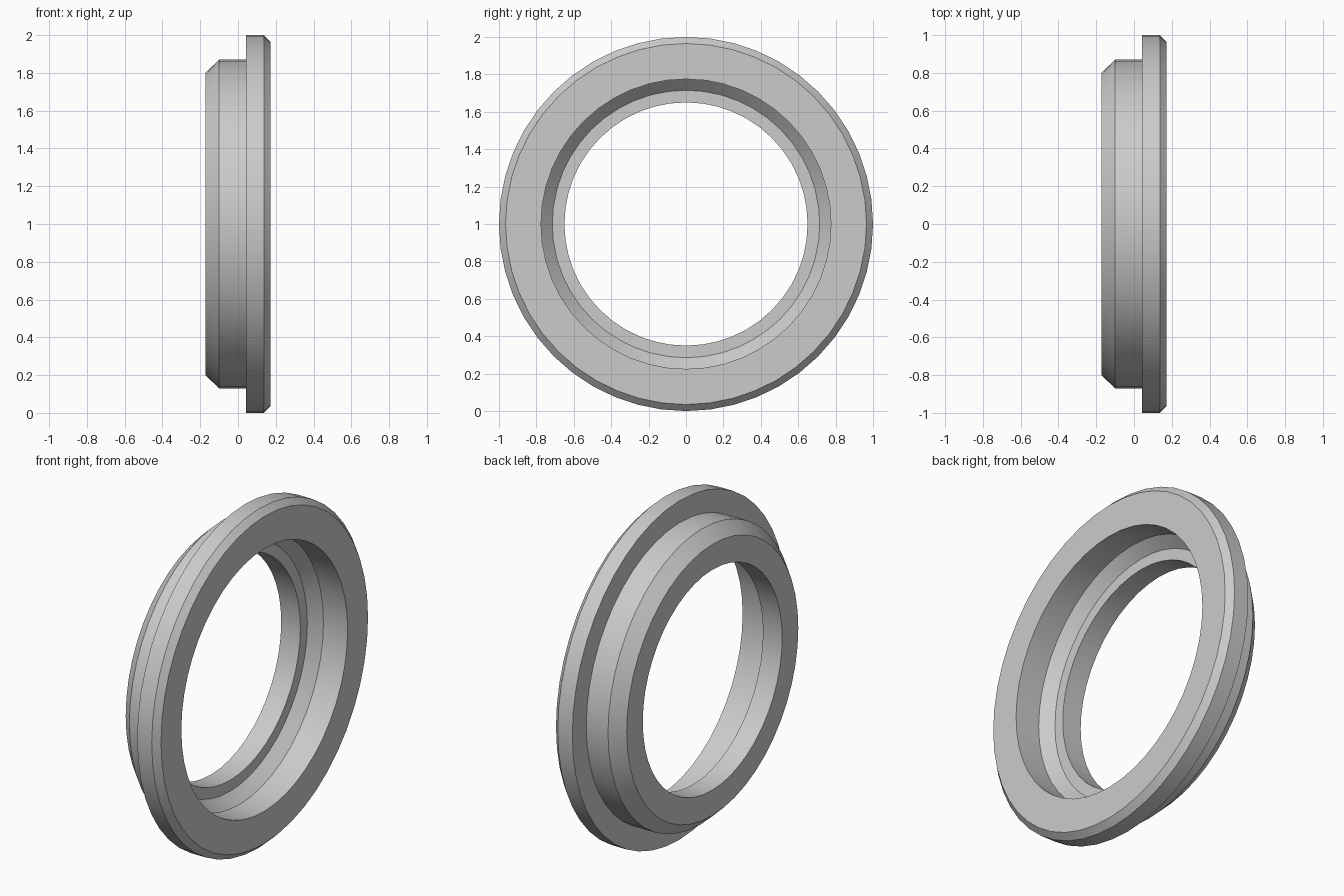
import bpy
import bmesh
import math
from mathutils import Vector

cube = bpy.data.objects.get("Cube")
if cube:
    bpy.data.objects.remove(cube, do_unlink=True)

SEGMENTS = 48

# Plain grey material
grey = bpy.data.materials.new("plain grey")
grey.use_nodes = True
colour = (0.6, 0.6, 0.6, 1)
grey.diffuse_color = colour
grey.node_tree.nodes["Principled BSDF"].inputs["Base Color"].default_value = colour

# Closed ring section as (axial x, radius)
section = [
    (-0.173, 0.80), (-0.10, 0.87), (0.042, 0.87),           # chamfered collar
    (0.042, 1.0), (0.137, 1.0), (0.173, 0.965),             # chamfered flange
    (0.173, 0.775), (0.015, 0.775), (-0.048, 0.715),        # counterbore
    (-0.048, 0.65), (-0.173, 0.65),                         # ledge and bore
]

# Spin the section around the x axis
bm = bmesh.new()
verts = [bm.verts.new((x, 0, r)) for x, r in section]
edges = [bm.edges.new((a, b)) for a, b in zip(verts, verts[1:] + verts[:1])]
bmesh.ops.spin(bm, geom=verts + edges, cent=Vector(), axis=Vector((1, 0, 0)),
               angle=math.tau, steps=SEGMENTS, use_duplicate=False)
bmesh.ops.remove_doubles(bm, verts=bm.verts, dist=0.0001)
bmesh.ops.recalc_face_normals(bm, faces=bm.faces)

mesh = bpy.data.meshes.new("flanged_ring")
bm.to_mesh(mesh)
bm.free()
mesh.materials.append(grey)
ring = bpy.data.objects.new("flanged_ring", mesh)
ring.location.z = 1
bpy.context.collection.objects.link(ring)

# Smooth round walls, crisp chamfers and rims
bpy.ops.object.select_all(action="DESELECT")
ring.select_set(True)
bpy.context.view_layer.objects.active = ring
bpy.ops.object.shade_smooth_by_angle(angle=math.radians(30))
